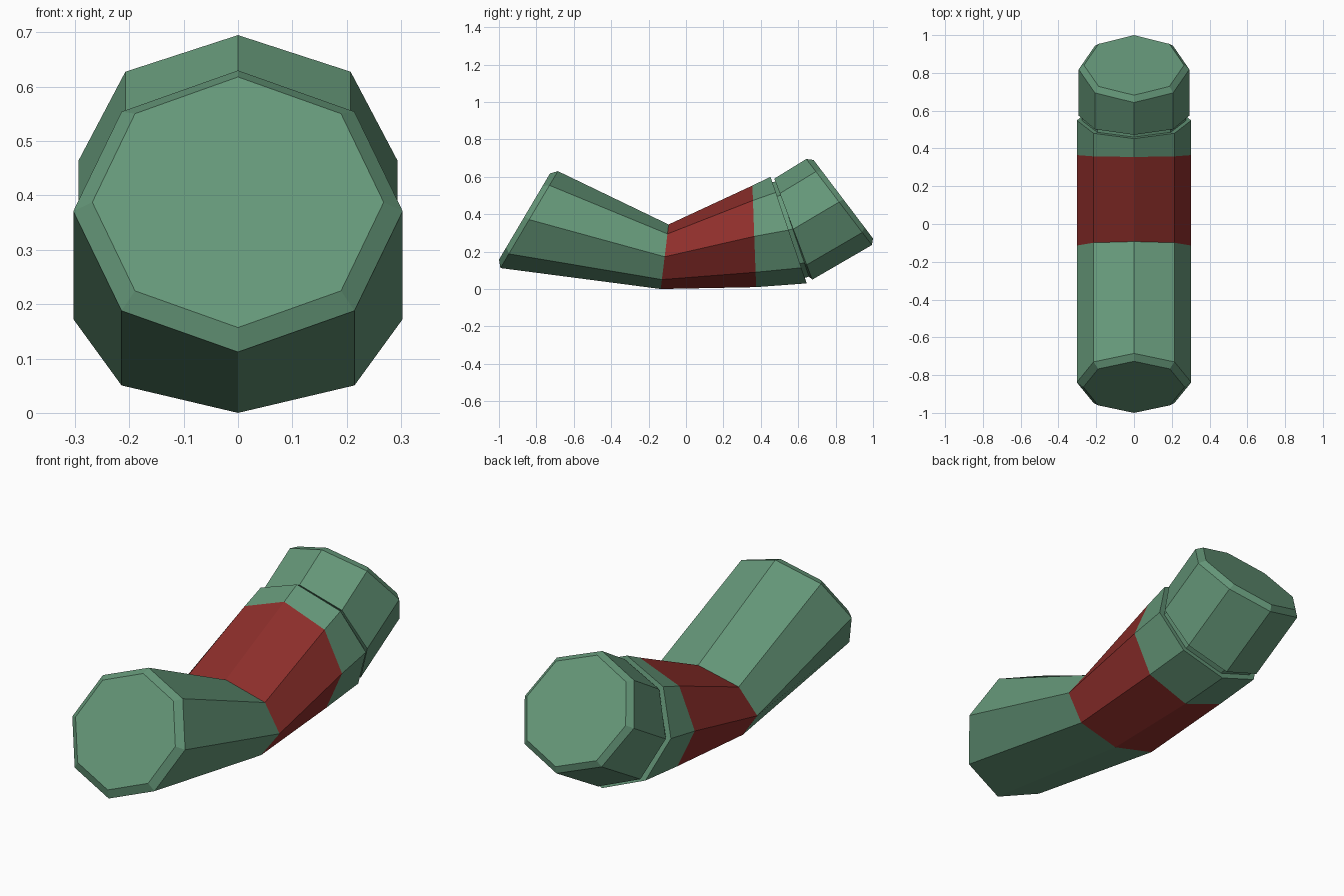
import bpy, bmesh
from math import sin, cos, pi
from mathutils import Vector

if "Cube" in bpy.data.objects:
    bpy.data.objects.remove(bpy.data.objects["Cube"])


def material(name, color):
    m = bpy.data.materials.new(name)
    m.diffuse_color = color
    m.use_nodes = True
    m.node_tree.nodes["Principled BSDF"].inputs["Base Color"].default_value = m.diffuse_color
    return m


green = material("green", (0.13, 0.31, 0.19, 1))
red = material("red", (0.27, 0.028, 0.024, 1))


def loft(name, rings, mat, cap_first=False, cap_last=False):
    """Octagonal tube; each ring is (top y, top z, bottom y, bottom z, half width)."""
    bm = bmesh.new()
    loops = []
    for ty, tz, by, bz, w in rings:
        mid = Vector((0, (ty + by) / 2, (tz + bz) / 2))
        up = Vector((0, (ty - by) / 2, (tz - bz) / 2))
        loops.append([bm.verts.new(mid + up * cos(i * pi / 4) + Vector((w * sin(i * pi / 4), 0, 0)))
                      for i in range(8)])
    for a, b in zip(loops, loops[1:]):
        for i in range(8):
            j = (i + 1) % 8
            bm.faces.new((a[i], a[j], b[j], b[i]))
    if cap_first:
        bm.faces.new(loops[0][::-1])
    if cap_last:
        bm.faces.new(loops[-1])
    # rings run front to back, so flip the winding to face outward
    for f in bm.faces:
        f.normal_update()
    ring_face = bm.faces[:][0]
    mid = sum((v.co for l in loops[:2] for v in l), Vector()) / 16
    if ring_face.normal.dot(ring_face.calc_center_median() - mid) < 0:
        bmesh.ops.reverse_faces(bm, faces=bm.faces[:])
    me = bpy.data.meshes.new(name)
    bm.to_mesh(me)
    bm.free()
    me.materials.append(mat)
    ob = bpy.data.objects.new(name, me)
    bpy.context.collection.objects.link(ob)


# rings shared by neighbouring sections
front_joint = (-0.093, 0.345, -0.135, 0.0, 0.303)
rear_joint = (0.355, 0.553, 0.375, 0.01, 0.303)

# front arm with bevelled end
loft("front_arm", [
    (-0.727, 0.618, -1.0, 0.157, 0.268),
    (-0.685, 0.63, -0.992, 0.112, 0.303),
    front_joint], green, cap_first=True)

# red middle band
loft("middle_band", [front_joint, rear_joint], red)

# rear arm: collar, narrow groove, tilted head with bevelled end
loft("rear_arm", [
    rear_joint,
    (0.452, 0.6, 0.645, 0.03, 0.303),
    (0.46, 0.57, 0.635, 0.06, 0.275),
    (0.483, 0.576, 0.658, 0.066, 0.275),
    (0.472, 0.59, 0.675, 0.05, 0.293),
    (0.643, 0.695, 0.994, 0.235, 0.293),
    (0.682, 0.69, 1.0, 0.27, 0.265)], green, cap_last=True)
